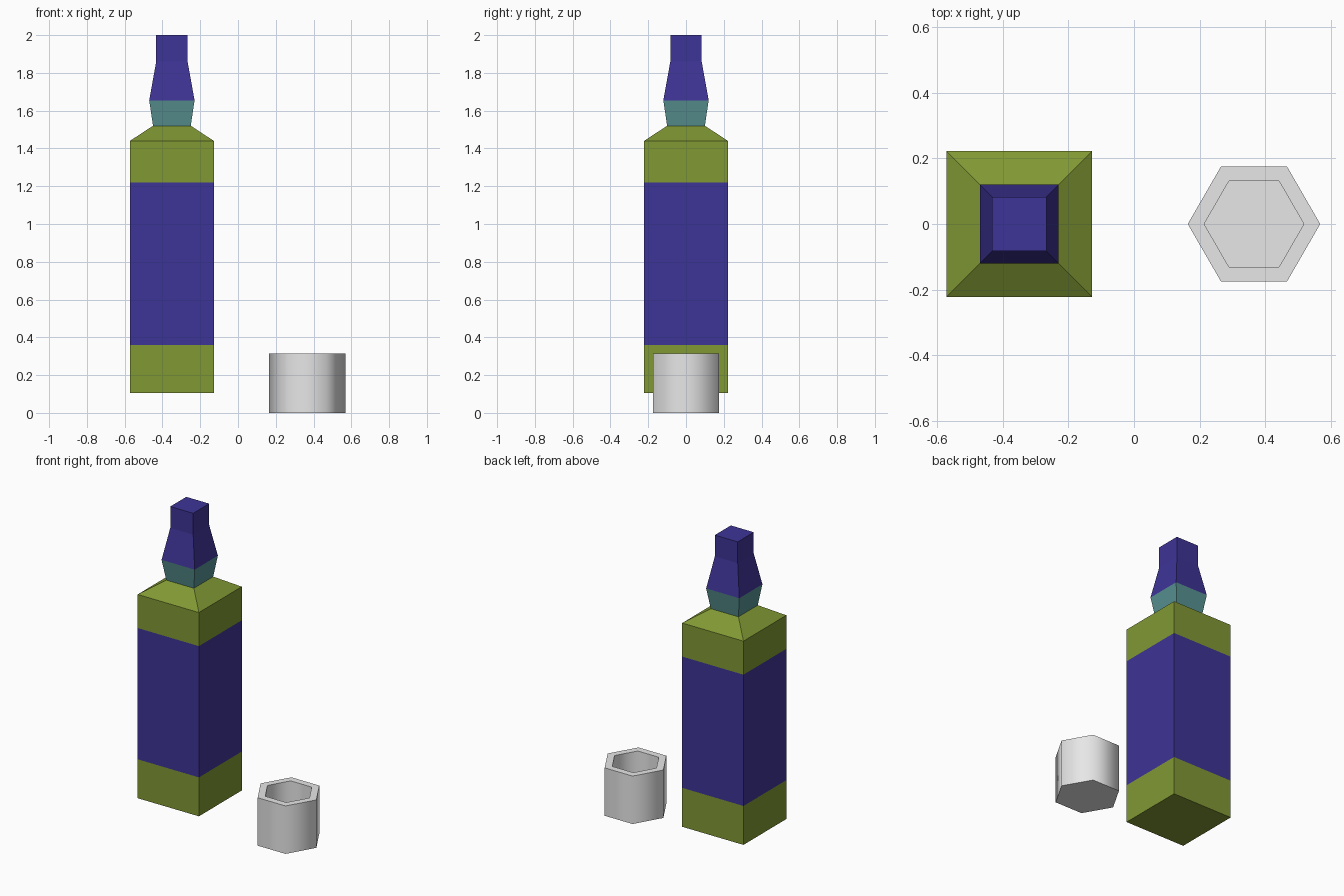
import bpy, bmesh, math

cube = bpy.data.objects.get("Cube")
if cube:
    bpy.data.objects.remove(cube, do_unlink=True)


def make_material(name, rgb):
    mat = bpy.data.materials.new(name)
    mat.use_nodes = True
    color = (*rgb, 1.0)
    mat.diffuse_color = color
    mat.node_tree.nodes["Principled BSDF"].inputs["Base Color"].default_value = color
    return mat


olive = make_material("olive_glass", (0.22, 0.314, 0.034))
indigo = make_material("indigo", (0.048, 0.034, 0.305))
teal = make_material("teal", (0.098, 0.287, 0.287))
pale = make_material("pale_glass", (0.8, 0.8, 0.8))


def loft(name, x, sides, turn, profile, mats, bottom=False, top=False):
    """Join regular polygon rings given as (corner radius, height)."""
    bm = bmesh.new()
    rings = []
    for radius, z in profile:
        angles = [turn + math.tau * i / sides for i in range(sides)]
        rings.append([bm.verts.new((radius * math.cos(a), radius * math.sin(a), z))
                      for a in angles])
    for low, high in zip(rings, rings[1:]):
        for i in range(sides):
            j = (i + 1) % sides
            bm.faces.new((low[i], low[j], high[j], high[i]))
    if bottom:
        bm.faces.new(rings[0][::-1])
    if top:
        bm.faces.new(rings[-1])
    mesh = bpy.data.meshes.new(name)
    bm.to_mesh(mesh)
    bm.free()
    for mat in mats:
        mesh.materials.append(mat)
    obj = bpy.data.objects.new(name, mesh)
    obj.location.x = x
    bpy.context.collection.objects.link(obj)
    return obj


def square(name, profile, mats, **caps):
    """Square loft whose profile gives half widths."""
    corners = [(half * math.sqrt(2), z) for half, z in profile]
    return loft(name, -0.35, 4, math.pi / 4, corners, mats, **caps)


# Bottle body with a label band around the middle
LABEL_LOW, LABEL_HIGH = 0.36, 1.22
body = square("bottle_body",
              [(0.222, 0.105), (0.222, LABEL_LOW), (0.222, LABEL_HIGH),
               (0.222, 1.44), (0.1, 1.52)],
              [olive, indigo], bottom=True)
for face in body.data.polygons:
    face.material_index = int(LABEL_LOW < face.center.z < LABEL_HIGH)

# Flared collar and tapered stopper
square("bottle_collar", [(0.1, 1.52), (0.12, 1.655)], [teal])
square("bottle_stopper", [(0.12, 1.655), (0.083, 1.86), (0.083, 2.0)],
       [indigo], top=True)

# Hollow six-sided tumbler: outer wall, rim, inner wall, floor
tumbler = loft("tumbler", 0.366, 6, 0.0,
               [(0.202, 0.0), (0.202, 0.314), (0.152, 0.314), (0.152, 0.05)],
               [pale], bottom=True, top=True)
bpy.ops.object.select_all(action="DESELECT")
tumbler.select_set(True)
bpy.context.view_layer.objects.active = tumbler
bpy.ops.object.shade_smooth_by_angle(angle=math.radians(65))
